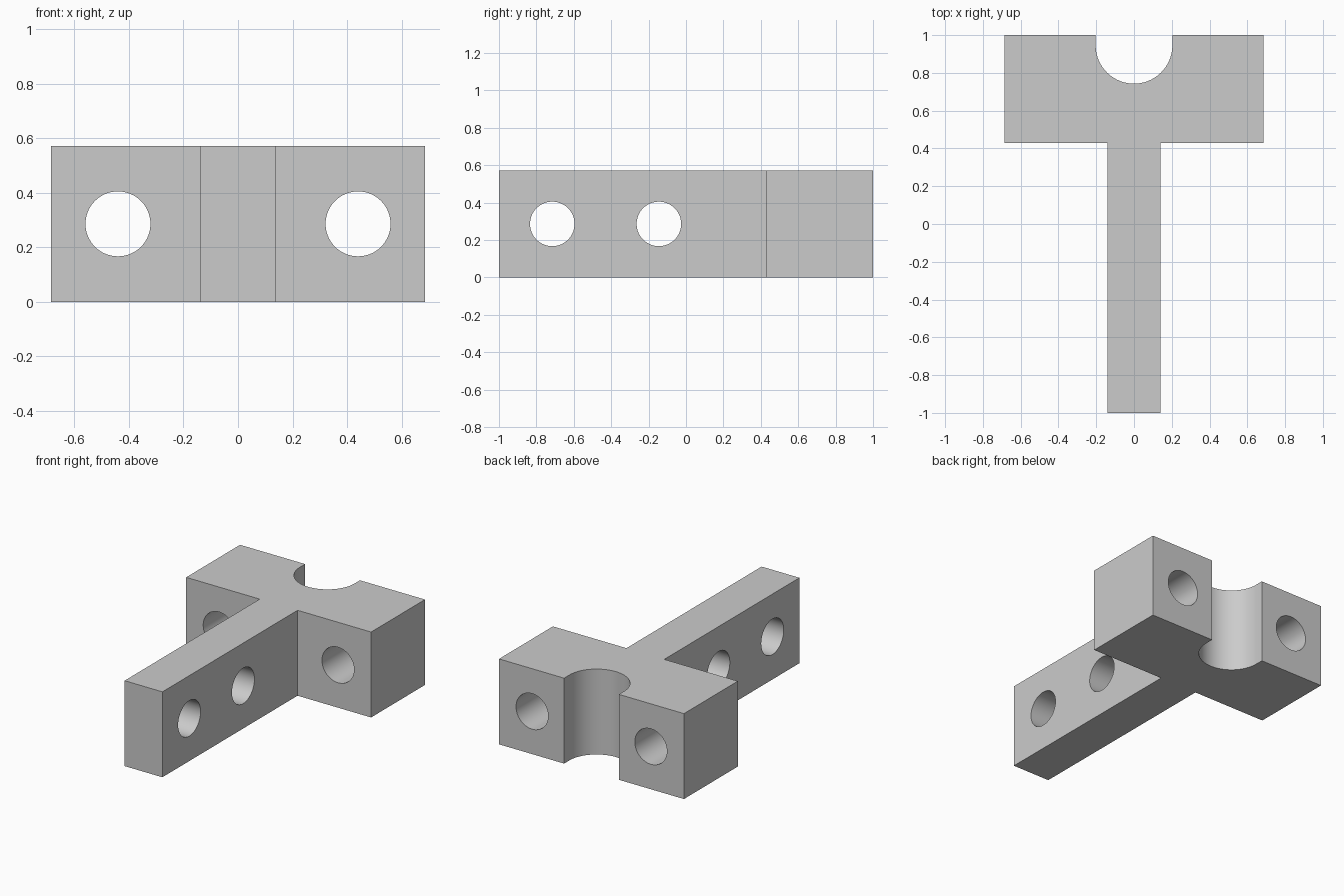
import bpy
import bmesh
import math

cube = bpy.data.objects.get("Cube")
if cube:
    bpy.data.objects.remove(cube, do_unlink=True)

HEIGHT = 0.572
HOLE_RADIUS = 0.119
NOTCH_RADIUS = 0.203

grey = bpy.data.materials.new("plain grey")
grey.use_nodes = True
colour = (0.6, 0.6, 0.6, 1)
grey.diffuse_color = colour
grey.node_tree.nodes["Principled BSDF"].inputs["Base Color"].default_value = colour


def link_mesh(name, bm):
    mesh = bpy.data.meshes.new(name)
    bm.to_mesh(mesh)
    bm.free()
    obj = bpy.data.objects.new(name, mesh)
    bpy.context.collection.objects.link(obj)
    mesh.materials.append(grey)
    return obj


# T-shaped outline: right half, round notch at the back, mirrored left half
right = [(0.14, -1), (0.14, 0.43), (0.685, 0.43), (0.685, 1), (NOTCH_RADIUS, 1)]
notch_y = 0.743 + NOTCH_RADIUS
steps = 48
arc = [(NOTCH_RADIUS * math.cos(math.pi * i / steps),
        notch_y - NOTCH_RADIUS * math.sin(math.pi * i / steps))
       for i in range(steps + 1)]
outline = right + arc + [(-x, y) for x, y in reversed(right)]

# Solid bracket body
bm = bmesh.new()
base = bm.faces.new([bm.verts.new((x, y, 0)) for x, y in outline])
top = bmesh.ops.extrude_face_region(bm, geom=[base])["geom"]
bmesh.ops.translate(bm, vec=(0, 0, HEIGHT),
                    verts=[v for v in top if isinstance(v, bmesh.types.BMVert)])
bmesh.ops.recalc_face_normals(bm, faces=bm.faces)
body = link_mesh("t_bracket", bm)


# Through holes: two across the stem, two through the head
def drill(x, y, rotation):
    bm = bmesh.new()
    bmesh.ops.create_cone(bm, cap_ends=True, segments=64, radius1=HOLE_RADIUS,
                          radius2=HOLE_RADIUS, depth=0.8)
    cutter = link_mesh("hole_cutter", bm)
    cutter.location = (x, y, HEIGHT / 2)
    cutter.rotation_euler = rotation
    cutter.hide_render = True
    cut = body.modifiers.new("hole", 'BOOLEAN')
    cut.operation = 'DIFFERENCE'
    cut.solver = 'EXACT'
    cut.object = cutter
    bpy.context.view_layer.update()
    bpy.ops.object.modifier_apply(modifier=cut.name)
    bpy.data.objects.remove(cutter, do_unlink=True)


bpy.ops.object.select_all(action='DESELECT')
body.select_set(True)
bpy.context.view_layer.objects.active = body
quarter = math.pi / 2
for y in (-0.715, -0.145):
    drill(0, y, (0, quarter, 0))
for x in (-0.44, 0.44):
    drill(x, 0.715, (quarter, 0, 0))

bpy.ops.object.shade_smooth_by_angle(angle=math.radians(30))
